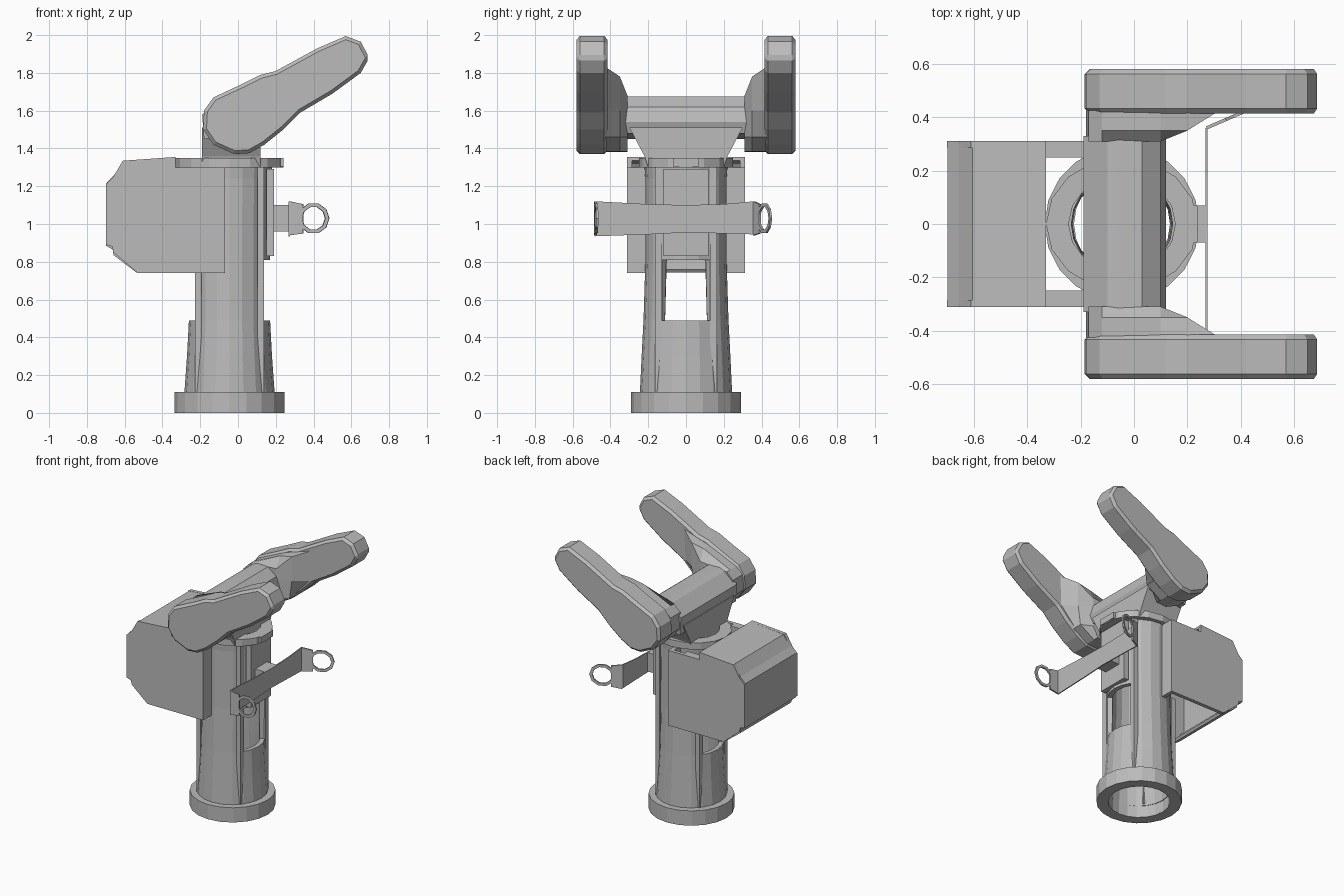
import bpy, bmesh, math

if "Cube" in bpy.data.objects:
    bpy.data.objects.remove(bpy.data.objects["Cube"], do_unlink=True)

grey = bpy.data.materials.new("plain grey")
grey.use_nodes = True
grey.diffuse_color = (0.5, 0.5, 0.5, 1)
grey.node_tree.nodes["Principled BSDF"].inputs["Base Color"].default_value = (0.5, 0.5, 0.5, 1)
CX = -0.045  # column axis


def finish(name, bm, thick=0, bevel=0, smooth=False, offset=0):
    bmesh.ops.remove_doubles(bm, verts=bm.verts, dist=0.0001)
    bmesh.ops.recalc_face_normals(bm, faces=bm.faces)
    mesh = bpy.data.meshes.new(name)
    bm.to_mesh(mesh)
    bm.free()
    mesh.materials.append(grey)
    ob = bpy.data.objects.new(name, mesh)
    bpy.context.scene.collection.objects.link(ob)
    if thick:
        mod = ob.modifiers.new("thickness", 'SOLIDIFY')
        mod.thickness, mod.offset = thick, offset
    if bevel:
        mod = ob.modifiers.new("bevel", 'BEVEL')
        mod.width, mod.segments, mod.angle_limit = bevel, 1, math.radians(50)
    if smooth:
        bpy.ops.object.select_all(action='DESELECT')
        ob.select_set(True)
        bpy.context.view_layer.objects.active = ob
        bpy.ops.object.shade_smooth_by_angle(angle=math.radians(25))
    return ob


def loft(name, rings, closed=True, caps=True, loop=False, skip=None, **kw):
    """Join equal-length rings of points with quads."""
    bm = bmesh.new()
    rows = [[bm.verts.new(p) for p in ring] for ring in rings]
    n = len(rows[0])
    for r in range(len(rows) if loop else len(rows) - 1):
        a, b = rows[r], rows[(r + 1) % len(rows)]
        for i in range(n if closed else n - 1):
            if not (skip and skip(r, i)):
                j = (i + 1) % n
                bm.faces.new((a[i], a[j], b[j], b[i]))
    if caps:
        bm.faces.new(rows[0])
        bm.faces.new(rows[-1])
    return finish(name, bm, **kw)


def across(profile, y):
    return [(x, y, z) for x, z in profile]


def ellipse(rx, ry, z, n=20):
    return [(CX + rx * math.cos(math.tau * i / n), ry * math.sin(math.tau * i / n), z) for i in range(n)]


def box(name, x, y, z):
    prof = [(x[0], z[0]), (x[1], z[0]), (x[1], z[1]), (x[0], z[1])]
    return loft(name, [across(prof, y[0]), across(prof, y[1])])


# Hollow column with a window on each x side
def window(row, i):
    front = i in (0, 1, 18, 19) and row == 2
    rear = i in (8, 9, 10, 11) and row in (2, 3)
    return front or rear


loft("column", [ellipse(0.24, 0.245, 0.09), ellipse(0.225, 0.235, 0.3), ellipse(0.215, 0.225, 0.49),
                ellipse(0.215, 0.215, 0.81), ellipse(0.22, 0.215, 1.24), ellipse(0.225, 0.22, 1.31)],
     caps=False, skip=window, thick=0.035, offset=-1)

# Raised ribs beside the windows
for sy in (1, -1):
    for sx, top in ((1, 1.3), (-1, 0.8)):
        x = CX + sx * 0.165
        box("column_rib", (x - 0.018, x + 0.018), (sy * 0.128, sy * 0.165), (0.1, top))

# Base ring and top flange
loft("base_ring", [ellipse(0.29, 0.29, 0), ellipse(0.29, 0.29, 0.11),
                   ellipse(0.21, 0.21, 0.11), ellipse(0.21, 0.21, 0)], caps=False, loop=True)
loft("top_flange", [ellipse(0.285, 0.25, 1.3, 16), ellipse(0.285, 0.25, 1.35, 16),
                    ellipse(0.2, 0.18, 1.35, 16), ellipse(0.2, 0.18, 1.3, 16)], caps=False, loop=True)
box("flange_tab", (0.17, 0.24), (-0.07, 0.07), (1.305, 1.35))

# Neck under the crossbar
loft("neck", [[(-0.19, -w, z), (0.12, -w, z), (0.12, w, z), (-0.19, w, z)]
              for w, z in ((0.2, 1.3), (0.22, 1.36), (0.3, 1.51))])

# Crossbar
bar = [(-0.18, 1.45), (-0.19, 1.58), (-0.1, 1.66), (-0.06, 1.675), (0.03, 1.675),
       (0.1, 1.62), (0.12, 1.54), (0.1, 1.48)]
loft("crossbar", [across(bar, -0.33), across(bar, 0.33)])

# Two raised arms, each with a shoulder that narrows toward the crossbar
arm = [(-0.185, 1.5), (-0.18, 1.6), (-0.13, 1.67), (0.02, 1.74), (0.12, 1.79), (0.2, 1.81),
       (0.42, 1.93), (0.57, 1.995), (0.65, 1.965), (0.695, 1.88), (0.65, 1.8), (0.5, 1.69),
       (0.33, 1.59), (0.24, 1.5), (0.14, 1.42), (0.06, 1.375), (-0.02, 1.37), (-0.13, 1.42)]
wide = [(-0.18, 1.5), (-0.17, 1.61), (-0.12, 1.66), (0.1, 1.76), (0.32, 1.83),
        (0.31, 1.6), (0.18, 1.46), (0.06, 1.385), (-0.02, 1.38), (-0.13, 1.43)]
mid = [(min(x, 0.2), min(z, 1.78)) for x, z in wide]
inner = [(min(x, 0.1), min(z, 1.68)) for x, z in wide]
for side, s in (("left", 1), ("right", -1)):
    loft("arm_" + side, [across(arm, s * 0.415), across(arm, s * 0.58)], bevel=0.018)
    loft("shoulder_" + side, [across(inner, s * 0.31), across(mid, s * 0.35), across(wide, s * 0.425)])

# Rear housing: bent sheet with two side plates, open below and toward the column
hood = [(-0.33, 1.345), (-0.6, 1.325), (-0.65, 1.25), (-0.69, 1.21), (-0.69, 0.89),
        (-0.655, 0.87), (-0.65, 0.84), (-0.53, 0.75)]
loft("housing_sheet", [across(hood, -0.3), across(hood, 0.3)], closed=False, caps=False, thick=0.02)
plate = [(-0.33, 1.355), (-0.61, 1.335), (-0.66, 1.25), (-0.7, 1.21), (-0.7, 0.89),
         (-0.665, 0.88), (-0.66, 0.85), (-0.53, 0.74), (-0.07, 0.74), (-0.07, 1.3), (-0.33, 1.3)]
for s in (1, -1):
    loft("housing_side", [across(plate, s * 0.285), across(plate, s * 0.312)])
    box("housing_bracket", (-0.34, -0.19), (s * 0.25, s * 0.29), (0.78, 1.3))
    box("housing_mount", (-0.1, -0.07), (s * 0.2, s * 0.3), (0.74, 1.3))

# Front handle strip on a short mount
strip = [(-0.48, 0.935, 1.12), (-0.2, 0.945, 1.105), (0, 0.955, 1.1), (0.2, 0.95, 1.105), (0.36, 0.945, 1.12)]
loft("handle_strip", [[(0.272, y, lo), (0.272, y, hi)] for y, lo, hi in strip],
     closed=False, caps=False, thick=0.008)
box("handle_mount", (0.15, 0.27), (-0.07, 0.07), (0.96, 1.1))
box("mount_pad", (0.15, 0.19), (-0.12, 0.12), (0.83, 1.29))

# End plate with an eye at each end of the strip
def eye(r, k):
    a = math.tau * k / 10
    return 0.4 + r * math.cos(a), 1.03 + r * math.sin(a)


for y0, y1 in ((0.36, 0.45), (-0.48, -0.47)):
    def place(x, z):
        return (x, y0 + (y1 - y0) * (x - 0.272) / 0.208, z)
    loft("handle_eye", [[place(*eye(r, k)) for k in range(10)] for r in (0.082, 0.062)],
         caps=False, thick=0.012)
    loft("handle_end_plate", [[place(0.272, 0.94), place(0.272, 1.12)],
                              [place(0.345, 0.95), place(0.345, 1.105)]],
         closed=False, caps=False, thick=0.012)
